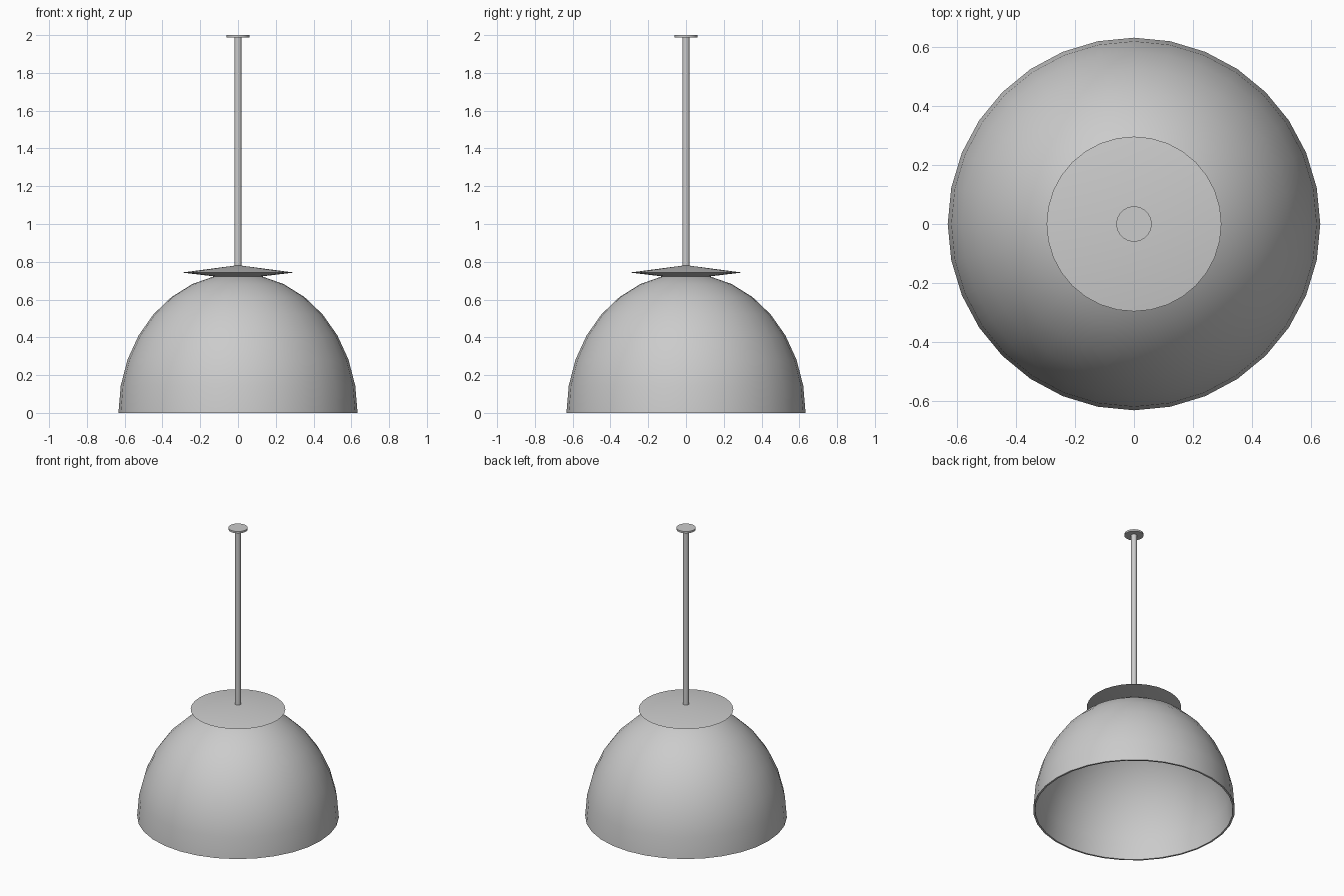
import bpy, bmesh, math

if "Cube" in bpy.data.objects:
    bpy.data.objects.remove(bpy.data.objects["Cube"])

SEG = 32

def revolve(name, profile, closed=False):
    """Spin (radius, z) points round the z axis."""
    bm = bmesh.new()
    rings = []
    for r, z in profile:
        if r < 1e-5:
            rings.append([bm.verts.new((0, 0, z))] * SEG)
        else:
            rings.append([bm.verts.new((r * math.cos(2 * math.pi * i / SEG),
                                        r * math.sin(2 * math.pi * i / SEG), z))
                          for i in range(SEG)])
    pairs = list(zip(rings, rings[1:]))
    if closed:
        pairs.append((rings[-1], rings[0]))
    for a, b in pairs:
        for i in range(SEG):
            j = (i + 1) % SEG
            loop = list(dict.fromkeys((a[i], a[j], b[j], b[i])))
            if len(loop) > 2:
                bm.faces.new(loop)
    bmesh.ops.recalc_face_normals(bm, faces=bm.faces)
    mesh = bpy.data.meshes.new(name)
    bm.to_mesh(mesh)
    bm.free()
    ob = bpy.data.objects.new(name, mesh)
    bpy.context.collection.objects.link(ob)
    bpy.context.view_layer.objects.active = ob
    bpy.ops.object.select_all(action='DESELECT')
    ob.select_set(True)
    bpy.ops.object.shade_smooth_by_angle(angle=math.radians(30))
    return ob

def dome(radius, height):
    return [(radius * math.cos(math.radians(11.25 * k)),
             height * math.sin(math.radians(11.25 * k))) for k in range(9)]

# Thin hemispherical shade, outer skin then inner skin joined at the rim
revolve("lamp_shade", dome(0.633, 0.738) + dome(0.621, 0.726)[::-1], closed=True)

# Shallow cap over the shade
revolve("shade_cap", [(0, 0.782), (0.297, 0.743), (0.12, 0.722), (0, 0.722)])

# Hanging rod
revolve("hanging_rod", [(0, 0.76), (0.019, 0.76), (0.019, 2.0), (0, 2.0)])

# Ceiling plate
revolve("ceiling_plate", [(0, 1.988), (0.06, 1.988), (0.06, 2.0), (0, 2.0)])
